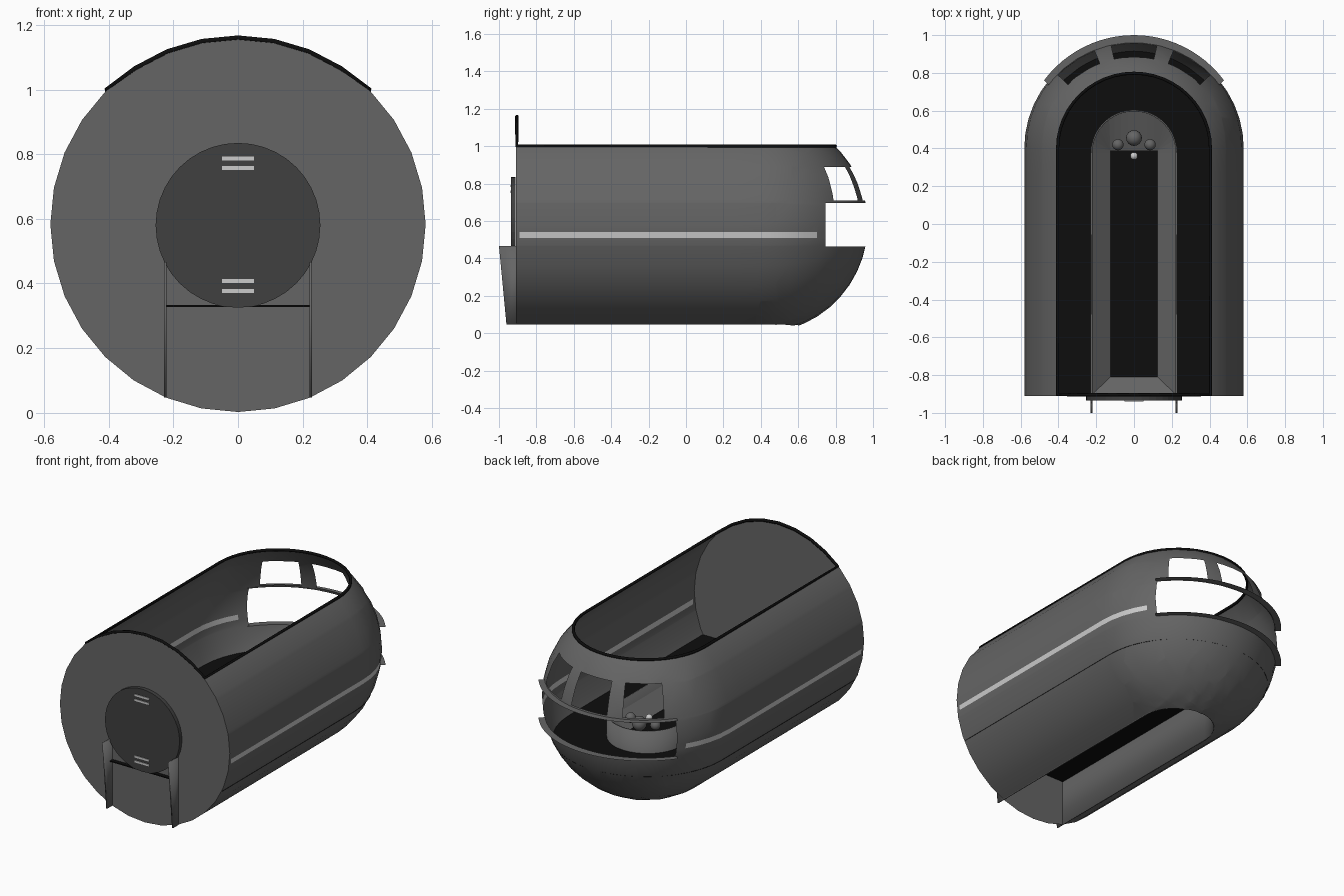
import bpy, bmesh, math
from math import sin, cos, pi, radians, sqrt, hypot

if "Cube" in bpy.data.objects:
    bpy.data.objects.remove(bpy.data.objects["Cube"])

R, CZ = 0.581, 0.583          # hull radius and axis height
REAR, NC, NL = -0.91, 0.40, 0.572   # flat end, nose centre, nose length
SLOT, SY = 0.225, 0.375       # half width of slot, centre of its round end


def mat(name, v):
    m = bpy.data.materials.new(name)
    m.diffuse_color = (v, v, v, 1)
    m.use_nodes = True
    m.node_tree.nodes["Principled BSDF"].inputs["Base Color"].default_value = m.diffuse_color
    return m


GREY = mat("hull grey", 0.13)
DARK = mat("hatch dark grey", 0.05)
BLACK = mat("black", 0.004)
LIGHT = mat("light grey", 0.6)


def finish(name, bm, mats, smooth=False):
    me = bpy.data.meshes.new(name)
    for f in bm.faces:
        f.smooth = smooth
    bm.to_mesh(me)
    bm.free()
    for m in mats:
        me.materials.append(m)
    ob = bpy.data.objects.new(name, me)
    bpy.context.collection.objects.link(ob)
    return ob


def loft(bm, rows, closed=False):
    vs = [[bm.verts.new(p) for p in r] for r in rows]
    n = len(rows[0])
    for a, b in zip(vs, vs[1:]):
        for i in range(n if closed else n - 1):
            j = (i + 1) % n
            bm.faces.new((a[i], a[j], b[j], b[i]))
    return vs


def cut(bm, co, no, cond=lambda c: True):
    fs = [f for f in bm.faces if cond(f.calc_center_median())]
    geom = set(fs)
    for f in fs:
        geom.update(f.edges)
        geom.update(f.verts)
    bmesh.ops.bisect_plane(bm, geom=list(geom), dist=1e-5, plane_co=co, plane_no=no)


def box(name, c, s, m):
    bm = bmesh.new()
    bmesh.ops.create_cube(bm, size=1)
    for v in bm.verts:
        v.co = [c[i] + v.co[i] * s[i] for i in range(3)]
    return finish(name, bm, [m])


# Hull: tube with rounded nose, cut for roof, windows, stripe and slot
bm = bmesh.new()
prof = [(REAR + (NC - REAR) * i / 10, R) for i in range(10)]
prof += [(NC + NL * sin(radians(a)), R * cos(radians(a))) for a in range(0, 89, 8)]
loft(bm, [[(r * sin(2 * pi * k / 32), y, CZ + r * cos(2 * pi * k / 32)) for k in range(32)]
          for y, r in prof], True)
for z in (1.0, 0.89, 0.71, 0.695, 0.54, 0.51, 0.465):
    cut(bm, (0, 0, z), (0, 0, 1))
cut(bm, (0, 0.745, 0), (0, 1, 0), lambda c: 0.46 < c.z < 0.7)
PANES = (-46, -22, -12.5, 12.5, 22, 46)
for a in PANES:
    a = radians(a)
    cut(bm, (0, NC, 0), (cos(a), -sin(a), 0), lambda c: 0.71 < c.z < 0.89 and c.y > NC)
for y in (-0.89, 0.70):
    cut(bm, (0, y, 0), (0, 1, 0), lambda c: 0.51 < c.z < 0.54)
low = lambda c: c.z < 0.3
for s in (-1, 1):
    cut(bm, (s * SLOT, 0, 0), (1, 0, 0), low)
cut(bm, (0, SY, 0), (0, 1, 0), low)
for k in range(1, 12):
    d = (cos(pi * k / 12), sin(pi * k / 12), 0)
    cut(bm, (d[0] * SLOT, SY + d[1] * SLOT, 0), d, lambda c: c.z < 0.3 and c.y > SY)


def removed(c):
    if c.z > 1.0:
        return True
    if 0.465 < c.z < 0.695 and c.y > 0.745:
        return True
    if 0.71 < c.z < 0.89 and c.y > NC:
        a = math.degrees(math.atan2(c.x, c.y - NC))
        return any(PANES[i] < a < PANES[i + 1] for i in (0, 2, 4))
    return c.z < 0.3 and (abs(c.x) < SLOT if c.y < SY else hypot(c.x, c.y - SY) < SLOT)


bmesh.ops.delete(bm, geom=[f for f in bm.faces if removed(f.calc_center_median())], context='FACES')
for f in bm.faces:
    c = f.calc_center_median()
    f.material_index = int(0.51 < c.z < 0.54 and -0.89 < c.y < 0.70)
finish("hull", bm, [GREY, LIGHT], True)

# Flat end wall
bm = bmesh.new()
bm.faces.new([bm.verts.new((R * sin(2 * pi * k / 32), REAR, CZ + R * cos(2 * pi * k / 32)))
              for k in range(32)])
finish("end_wall", bm, [GREY])


def nose_outline(z, y0, n=24):
    s = sqrt(1 - ((z - CZ) / R) ** 2)
    pts = [(R * s, y0, z)]
    pts += [(R * s * cos(pi * k / n), NC + NL * s * sin(pi * k / n), z) for k in range(n + 1)]
    return pts + [(-R * s, y0, z)]


# Black rim around the open roof and over the end wall
pts = nose_outline(1.0, REAR + 0.006)
a0 = math.acos((1.0 - CZ) / R)
pts += [(R * sin(a), REAR + 0.006, CZ + R * cos(a) - 0.004)
        for a in [-a0 + 2 * a0 * k / 8 for k in range(1, 8)]]
cu = bpy.data.curves.new("roof_rim", 'CURVE')
cu.dimensions = '3D'
cu.bevel_depth = 0.009
cu.bevel_resolution = 1
sp = cu.splines.new('POLY')
sp.points.add(len(pts) - 1)
for p, q in zip(sp.points, pts):
    p.co = (*q, 1)
sp.use_cyclic_u = True
cu.materials.append(BLACK)
bpy.context.collection.objects.link(bpy.data.objects.new("roof_rim", cu))

# Floor and the small step under the hatch
bm = bmesh.new()
bm.faces.new([bm.verts.new(p) for p in nose_outline(0.33, REAR + 0.003)])
finish("floor", bm, [BLACK])
box("hatch_step", (0, -0.922, 0.33), (2 * SLOT, 0.024, 0.006), BLACK)

# Slot wall, a U shape that sticks out of the flat end as two fins
arc = [(SLOT * cos(pi * k / 20), SY + SLOT * sin(pi * k / 20)) for k in range(21)]


def u_row(z, y0):
    return [(SLOT, y0, z), (SLOT, REAR, z)] + [(x, y, z) for x, y in arc] + \
           [(-SLOT, REAR, z), (-SLOT, y0, z)]


bm = bmesh.new()
loft(bm, [u_row(0.047, -0.96), u_row(0.467, -1.0)])
wall = finish("slot_wall", bm, [GREY], True)
md = wall.modifiers.new("thickness", 'SOLIDIFY')
md.thickness = 0.008
md.offset = 0

# Sloping bank inside the slot wall, around the black aisle
bm = bmesh.new()
outer = [(SLOT, REAR + 0.004), (SLOT, -0.81)] + arc + [(-SLOT, -0.81), (-SLOT, REAR + 0.004)]
clamp = lambda v, a, b: max(a, min(b, v))
loft(bm, [[(x, y, 0.41) for x, y in outer],
          [(clamp(x, -0.125, 0.125), clamp(y, -0.81, 0.39), 0.335) for x, y in outer]], True)
bmesh.ops.remove_doubles(bm, verts=bm.verts, dist=1e-5)
finish("inner_bank", bm, [GREY])

# Control knobs at the nose end of the aisle
for i, (x, y, r, m) in enumerate([(0, 0.455, 0.042, GREY), (0.085, 0.42, 0.03, GREY),
                                  (-0.085, 0.42, 0.03, GREY), (0, 0.36, 0.02, LIGHT)]):
    bm = bmesh.new()
    bmesh.ops.create_uvsphere(bm, u_segments=16, v_segments=10, radius=r)
    bmesh.ops.translate(bm, verts=bm.verts, vec=(x, y, 0.44))
    finish(f"knob_{i}", bm, [m], True)

# Thin ledges along the long nose window
for name, z in (("upper_ledge", 0.70), ("sill_ledge", 0.465)):
    s = sqrt(1 - ((z - CZ) / R) ** 2)
    angs = [radians(37 + 106 * k / 24) for k in range(25)]
    bm = bmesh.new()
    loft(bm, [[(q * cos(a), NC + w * sin(a), z) for a in angs]
              for q, w in ((R * s - 0.006, NL * s - 0.006), (0.596, 0.60))])
    finish(name, bm, [GREY])

# Round hatch with its light bars
bm = bmesh.new()
rows = [[(0.255 * cos(2 * pi * k / 40), y, 0.58 + 0.255 * sin(2 * pi * k / 40)) for k in range(40)]
        for y in (REAR - 0.001, -0.935)]
for ring in loft(bm, rows, True):
    bm.faces.new(ring)
bmesh.ops.recalc_face_normals(bm, faces=bm.faces)
finish("hatch", bm, [DARK])
for i, z in enumerate((0.787, 0.757, 0.407, 0.377)):
    box(f"hatch_bar_{i}", (0, -0.936, z), (0.10, 0.006, 0.012), LIGHT)
